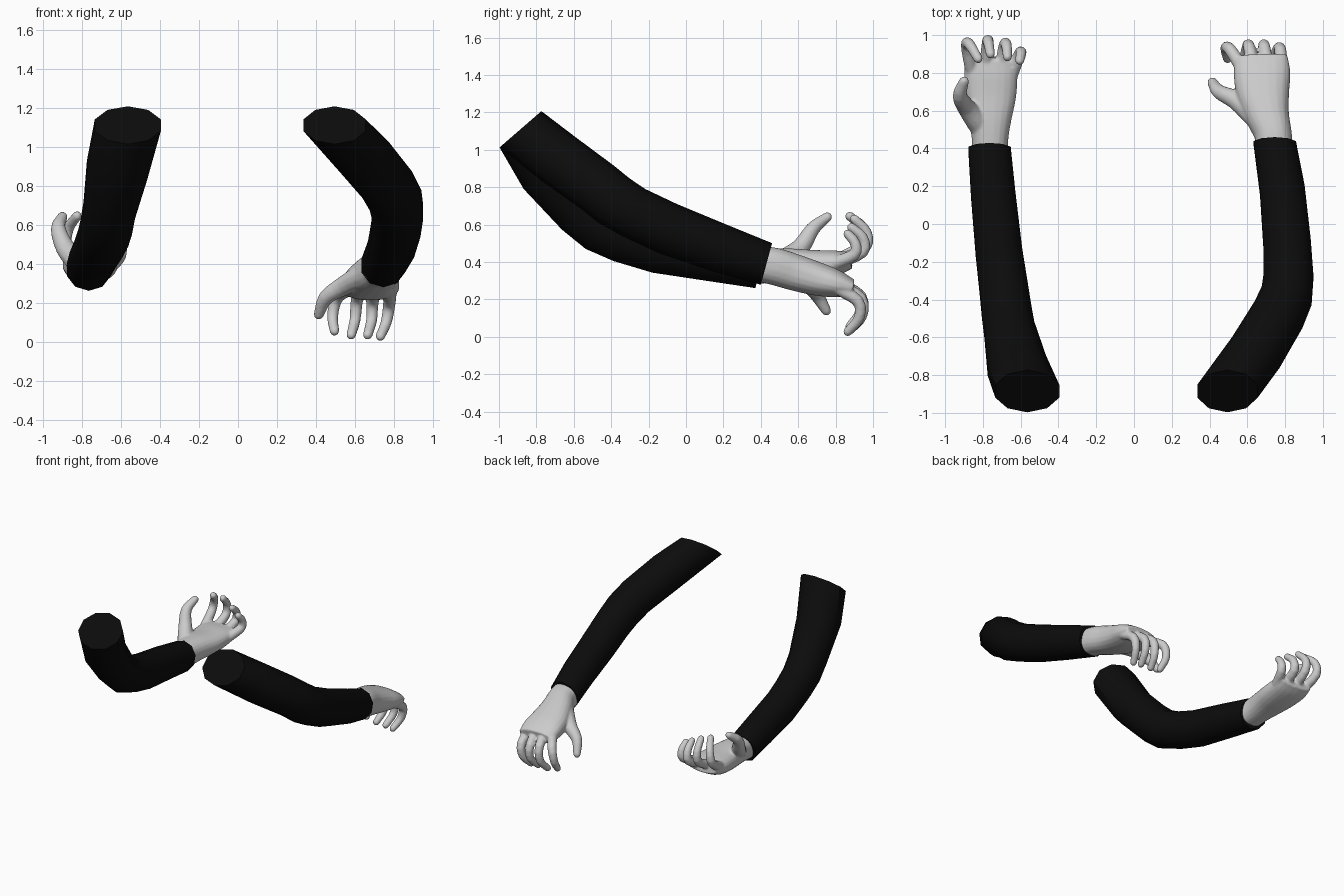
import bpy, bmesh, math
from mathutils import Vector


def material(name, v):
    m = bpy.data.materials.new(name)
    m.diffuse_color = (v, v, v, 1)
    return m


BLACK = material("black cloth", 0.0035)
GREY = material("pale grey skin", 0.6)


def smooth_path(pts, steps=4):
    """Catmull-Rom resampling of (x, y, z, rx, rz) stations."""
    P = [Vector(p) for p in pts]
    P = [2 * P[0] - P[1]] + P + [2 * P[-1] - P[-2]]
    out = []
    for a, b, c, d in zip(P, P[1:], P[2:], P[3:]):
        for i in range(steps):
            t = i / steps
            out.append(0.5 * (2 * b + (c - a) * t + (2 * a - 5 * b + 4 * c - d) * t * t
                              + (3 * b - a - 3 * c + d) * t ** 3))
    return out + [P[-2]]


def tube(bm, pts, sides, start=None, end=None, side=(1, 0, 0), power=1.0):
    """Closed tube through (x, y, z, rx, rz) stations, with optional end directions."""
    C = [Vector(p[:3]) for p in pts]
    rings = []
    for i, p in enumerate(pts):
        t = C[min(i + 1, len(C) - 1)] - C[max(i - 1, 0)]
        if i == 0 and start:
            t = Vector(start)
        if i == len(C) - 1 and end:
            t = Vector(end)
        t.normalize()
        u = Vector(side)
        u = (u - t * u.dot(t)).normalized()
        w = u.cross(t)
        ring = []
        for k in range(sides):
            a = 2 * math.pi * (k + 0.5) / sides
            c, s = math.cos(a), math.sin(a)
            c = math.copysign(abs(c) ** power, c)
            s = math.copysign(abs(s) ** power, s)
            ring.append(bm.verts.new(C[i] + u * c * p[3] + w * s * p[4]))
        rings.append(ring)
    for r, q in zip(rings, rings[1:]):
        for k in range(sides):
            n = (k + 1) % sides
            bm.faces.new((r[k], r[n], q[n], q[k]))
    bm.faces.new(rings[0][::-1])
    bm.faces.new(rings[-1])


def finish(bm, name, mat):
    bmesh.ops.recalc_face_normals(bm, faces=bm.faces)
    me = bpy.data.meshes.new(name)
    bm.to_mesh(me)
    bm.free()
    me.materials.append(mat)
    ob = bpy.data.objects.new(name, me)
    bpy.context.collection.objects.link(ob)
    bpy.context.view_layer.objects.active = ob
    ob.select_set(True)
    return ob


def sleeve(name, pts):
    bm = bmesh.new()
    tube(bm, pts, 10, start=(0, 0.65, -0.75), end=(0, 0.96, -0.26))
    finish(bm, name, BLACK)
    bpy.ops.object.shade_smooth_by_angle(angle=math.radians(40))
    bpy.ops.object.select_all(action='DESELECT')


def digit(bm, pts, r0, r1):
    """Finger with a rounded tip, its centre line passing through pts."""
    n = len(pts) - 1
    st = smooth_path([(*p, r0 + (r1 - r0) * i / n, r0 + (r1 - r0) * i / n)
                      for i, p in enumerate(pts)], 3)
    d = (Vector(st[-1][:3]) - Vector(st[-2][:3])).normalized()
    tip = Vector(st[-1][:3])
    for f, s in ((0.45, 0.88), (0.8, 0.6), (0.98, 0.2)):
        st.append((*(tip + d * r1 * f), r1 * s, r1 * s))
    tube(bm, st, 12)


def hand(name, palm, fingers, thumb):
    bm = bmesh.new()
    tube(bm, smooth_path(palm), 20, power=0.85)
    for f in fingers:
        digit(bm, f, 0.036, 0.025)
    digit(bm, thumb, 0.062, 0.027)
    ob = finish(bm, name, GREY)
    # fuse palm and fingers into one soft surface
    rm = ob.modifiers.new("fuse", 'REMESH')
    rm.mode = 'VOXEL'
    rm.voxel_size = 0.008
    rm.use_smooth_shade = True
    sm = ob.modifiers.new("soften", 'SMOOTH')
    sm.factor = 0.5
    sm.iterations = 4
    bpy.ops.object.select_all(action='DESELECT')


# Sleeves, shoulder to wrist
sleeve("bent_sleeve", [
    (0.495, -0.885, 1.11, 0.168, 0.148), (0.645, -0.68, 0.95, 0.15, 0.148),
    (0.765, -0.48, 0.805, 0.145, 0.145), (0.808, -0.38, 0.725, 0.142, 0.145),
    (0.818, -0.28, 0.665, 0.138, 0.14), (0.81, -0.1, 0.58, 0.132, 0.14),
    (0.785, 0.18, 0.475, 0.125, 0.13), (0.745, 0.43, 0.39, 0.118, 0.115)])
sleeve("straight_sleeve", [
    (-0.565, -0.885, 1.11, 0.178, 0.148), (-0.62, -0.75, 0.88, 0.165, 0.148),
    (-0.66, -0.56, 0.675, 0.14, 0.145), (-0.675, -0.46, 0.59, 0.138, 0.142),
    (-0.69, -0.34, 0.535, 0.135, 0.138), (-0.715, -0.15, 0.475, 0.13, 0.135),
    (-0.745, 0.15, 0.42, 0.124, 0.125), (-0.765, 0.4, 0.37, 0.118, 0.113)])

# Hand with the palm down
hand("palm_down_hand",
     [(0.742, 0.4, 0.39, 0.1, 0.097), (0.735, 0.48, 0.375, 0.1, 0.1),
      (0.705, 0.58, 0.345, 0.118, 0.098), (0.682, 0.7, 0.31, 0.142, 0.09),
      (0.678, 0.8, 0.285, 0.15, 0.075), (0.675, 0.89, 0.262, 0.138, 0.045)],
     [[(0.575, 0.82, 0.275), (0.508, 0.925, 0.225), (0.485, 0.93, 0.13), (0.495, 0.875, 0.055)],
      [(0.635, 0.82, 0.28), (0.61, 0.935, 0.215), (0.6, 0.94, 0.11), (0.58, 0.875, 0.035)],
      [(0.71, 0.82, 0.275), (0.69, 0.935, 0.205), (0.685, 0.94, 0.11), (0.665, 0.87, 0.035)],
      [(0.78, 0.8, 0.265), (0.775, 0.92, 0.19), (0.76, 0.925, 0.1), (0.73, 0.865, 0.028)]],
     [(0.64, 0.57, 0.34), (0.54, 0.655, 0.285), (0.45, 0.7, 0.225), (0.415, 0.75, 0.14)])

# Hand with the palm up
hand("palm_up_hand",
     [(-0.762, 0.37, 0.375, 0.097, 0.092), (-0.762, 0.45, 0.38, 0.097, 0.092),
      (-0.762, 0.56, 0.385, 0.115, 0.088), (-0.758, 0.68, 0.385, 0.135, 0.08),
      (-0.758, 0.8, 0.395, 0.142, 0.068), (-0.755, 0.88, 0.41, 0.132, 0.045)],
     [[(-0.86, 0.82, 0.415), (-0.885, 0.945, 0.49), (-0.87, 0.95, 0.58), (-0.825, 0.875, 0.645)],
      [(-0.785, 0.82, 0.405), (-0.775, 0.955, 0.475), (-0.772, 0.965, 0.56), (-0.76, 0.9, 0.63)],
      [(-0.705, 0.82, 0.4), (-0.685, 0.945, 0.455), (-0.675, 0.945, 0.53), (-0.67, 0.885, 0.585)],
      [(-0.645, 0.8, 0.395), (-0.605, 0.9, 0.44), (-0.598, 0.905, 0.5), (-0.605, 0.865, 0.55)]],
     [(-0.82, 0.53, 0.41), (-0.885, 0.615, 0.48), (-0.922, 0.68, 0.58), (-0.9, 0.755, 0.64)])
